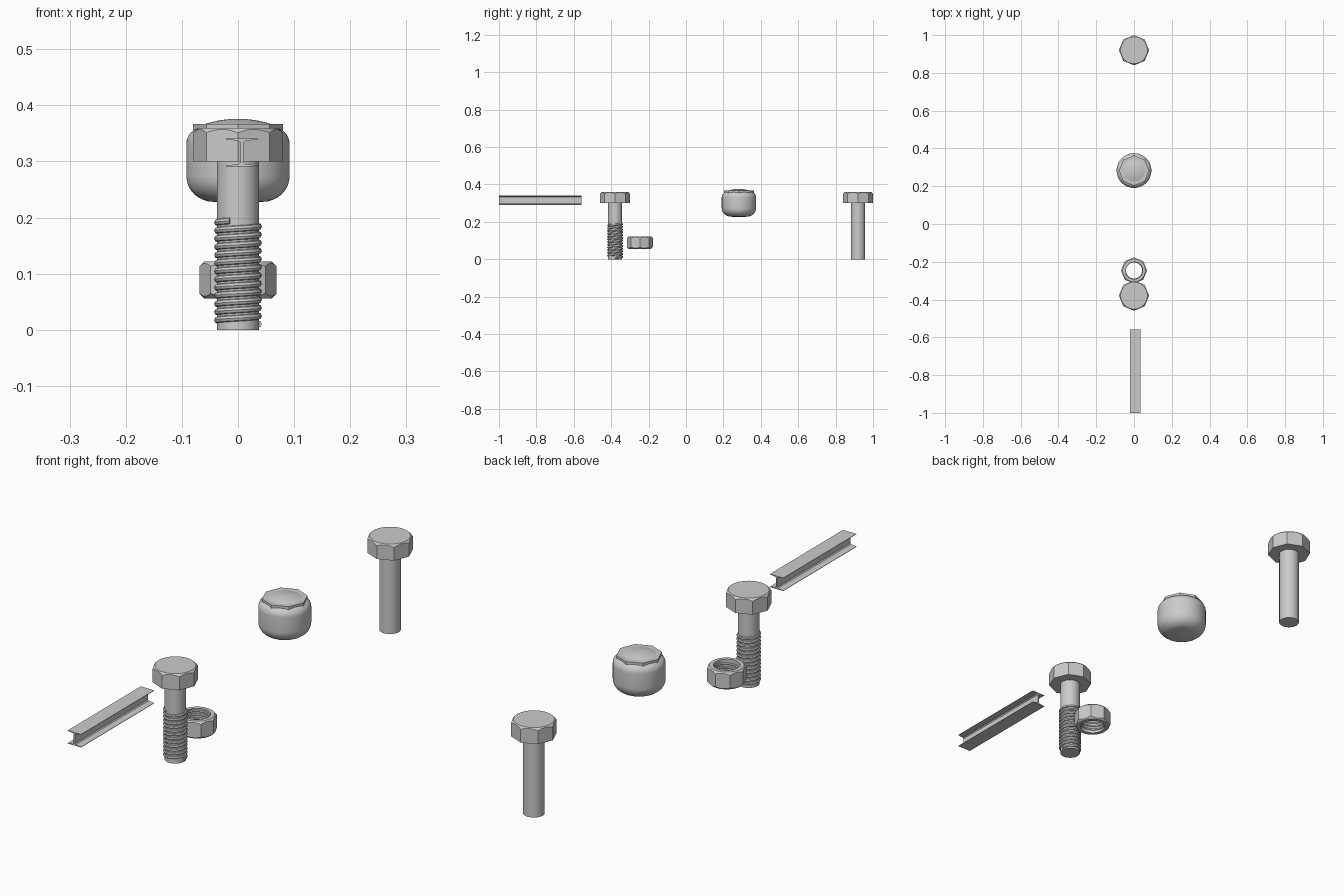
import bpy, bmesh
from math import pi, cos, sin, sqrt, radians

if "Cube" in bpy.data.objects:
    bpy.data.objects.remove(bpy.data.objects["Cube"])

SEG = 64


def finish(name, bm, y):
    """Turn a bmesh into a smooth-by-angle object placed at depth y."""
    bmesh.ops.recalc_face_normals(bm, faces=bm.faces)
    me = bpy.data.meshes.new(name)
    bm.to_mesh(me)
    bm.free()
    ob = bpy.data.objects.new(name, me)
    bpy.context.collection.objects.link(ob)
    ob.location = (0, y, 0)
    bpy.ops.object.select_all(action='DESELECT')
    ob.select_set(True)
    bpy.context.view_layer.objects.active = ob
    bpy.ops.object.shade_smooth_by_angle(angle=radians(32))
    return ob


def lathe(bm, profile, closed=False):
    """Spin profile(angle) -> [(r, z)...]; closed makes a ring, else ends are capped."""
    cols = []
    for i in range(SEG):
        a = 2 * pi * i / SEG
        cols.append([bm.verts.new((r * cos(a), r * sin(a), z)) for r, z in profile(a)])
    n = len(cols[0])
    for i in range(SEG):
        p, q = cols[i], cols[(i + 1) % SEG]
        for k in range(n if closed else n - 1):
            bm.faces.new((p[k], q[k], q[(k + 1) % n], p[(k + 1) % n]))
    if not closed:
        bm.faces.new([c[0] for c in cols])
        bm.faces.new([c[-1] for c in cols])


def octagon(a, radius):
    """Radius of an eight-sided outline, corners on the axes."""
    return radius * cos(pi / 8) / cos(a % (pi / 4) - pi / 8)


def helix(bm, radius, z0, z1, pitch, ridge, height):
    """Rounded thread ridge wound around z."""
    steps = 32
    total = int((z1 - z0) / pitch * steps)
    rings = []
    for i in range(total + 1):
        a = 2 * pi * i / steps
        ring = []
        for k in range(8):
            t = 2 * pi * k / 8
            r = radius + ridge * cos(t)
            ring.append(bm.verts.new((r * cos(a), r * sin(a),
                                      z0 + pitch * i / steps + height * sin(t))))
        rings.append(ring)
    for p, q in zip(rings, rings[1:]):
        for k in range(8):
            bm.faces.new((p[k], q[k], q[(k + 1) % 8], p[(k + 1) % 8]))
    bm.faces.new(rings[0])
    bm.faces.new(rings[-1])


def bolt(name, y, threaded):
    # head with a conical chamfer on the upper corners
    bm = bmesh.new()

    def head(a):
        r = octagon(a, 0.08)
        return [(0.037, 0.30), (r, 0.30), (r, 0.36 - (r - 0.071) * 1.0), (0.071, 0.36)]
    lathe(bm, head)
    finish(name + "_head", bm, y)
    # shank
    bm = bmesh.new()
    lathe(bm, lambda a: [(0.0375, 0), (0.0375, 0.302)])
    finish(name + "_shank", bm, y)
    # thread ridge
    if threaded:
        bm = bmesh.new()
        helix(bm, 0.0365, 0.010, 0.194, 0.0145, 0.006, 0.0062)
        finish(name + "_thread", bm, y)


bolt("threaded_bolt", -0.379, True)
bolt("plain_bolt", 0.92, False)

# loose nut, chamfered on both ends
bm = bmesh.new()


def nut(a):
    r = octagon(a, 0.069)
    d = max(0, r - 0.060)
    return [(0.046, 0.056), (0.060, 0.056), (r, 0.056 + d), (r, 0.122 - d),
            (0.060, 0.122), (0.046, 0.122)]


lathe(bm, nut, closed=True)
finish("nut", bm, -0.246)
bm = bmesh.new()
helix(bm, 0.0475, 0.063, 0.115, 0.0145, 0.005, 0.0058)
finish("nut_thread", bm, -0.246)

# cap nut: rounded body
Y_CAP = 0.283
bm = bmesh.new()
body = [(0.002, 0.225), (0.03, 0.2265)]
for i in range(9):
    t = pi / 2 * i / 8
    body.append((0.044 + 0.048 * sin(t), 0.274 - 0.046 * cos(t)))
for i in range(9):
    t = pi / 2 * i / 8
    body.append((0.062 + 0.03 * cos(t), 0.331 + 0.03 * sin(t)))
lathe(bm, lambda a: body)
finish("cap_nut_body", bm, Y_CAP)

# cap nut: eight-sided collar
bm = bmesh.new()
lathe(bm, lambda a: [(octagon(a, 0.08), 0.32), (octagon(a, 0.08), 0.367)])
finish("cap_nut_collar", bm, Y_CAP)

# cap nut: shallow dome
bm = bmesh.new()
R = (0.058 ** 2 + 0.009 ** 2) / (2 * 0.009)
dome = [(0.058, 0.366)]
for i in range(7):
    r = max(0.058 * (1 - i / 6), 0.001)
    dome.append((r, 0.376 - R + sqrt(R * R - r * r)))
lathe(bm, lambda a: dome)
finish("cap_nut_dome", bm, Y_CAP)

# I-beam with tapered flanges: quarter outline mirrored, then extruded
bm = bmesh.new()
quarter = [(0.0285, 0.025), (0.0285, 0.0235), (0.006, 0.0205), (0.0025, 0.017)]
outline = quarter + [(x, -z) for x, z in reversed(quarter)]
outline += [(-x, -z) for x, z in quarter] + [(-x, z) for x, z in reversed(quarter)]
face = bm.faces.new([bm.verts.new((0.007 + x, -0.221, 0.316 + z)) for x, z in outline])
ext = bmesh.ops.extrude_face_region(bm, geom=[face])
bmesh.ops.translate(bm, vec=(0, 0.442, 0),
                    verts=[v for v in ext["geom"] if isinstance(v, bmesh.types.BMVert)])
finish("i_beam", bm, -0.779)
